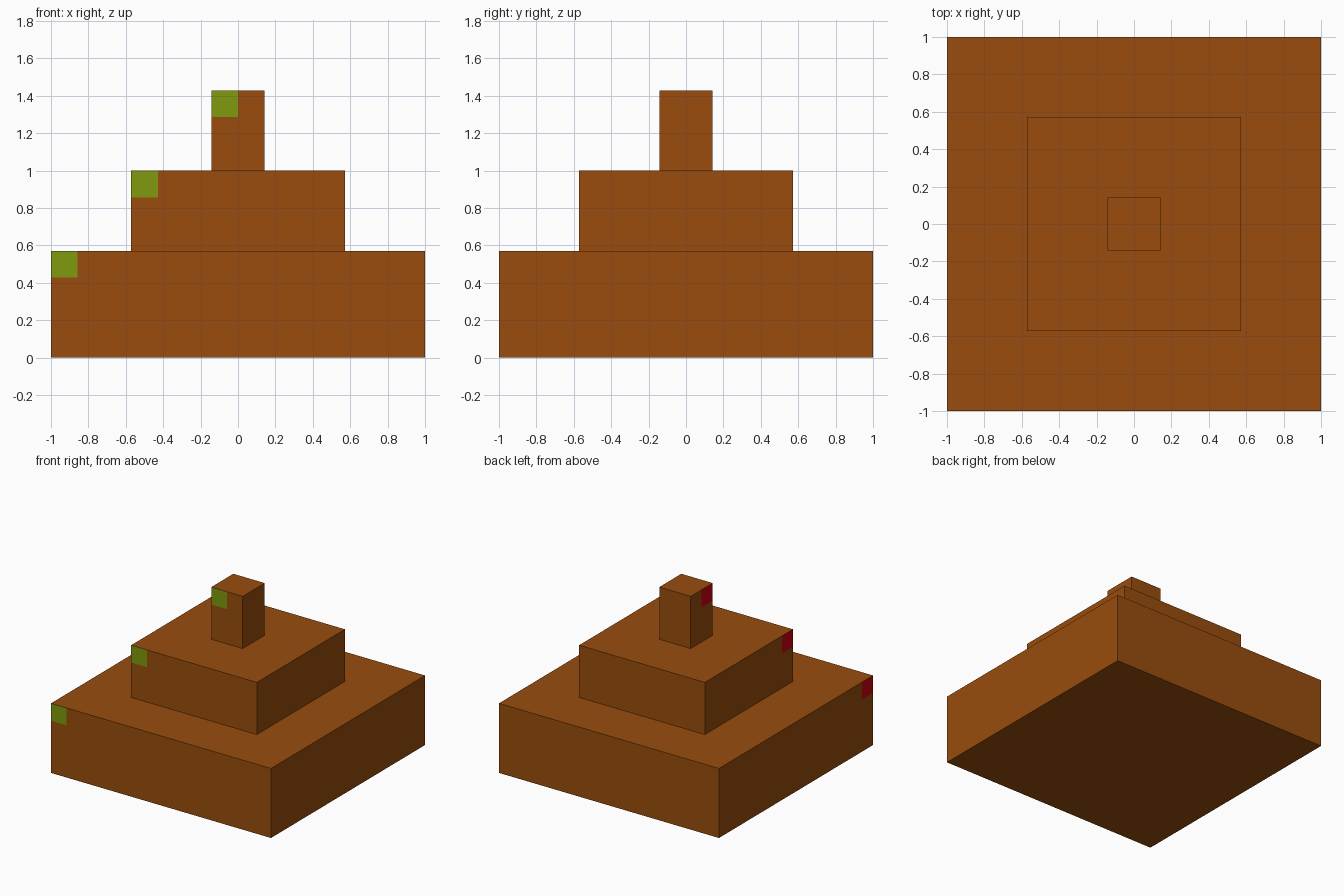
import bpy, bmesh
from mathutils import Vector

if "Cube" in bpy.data.objects:
    bpy.data.objects.remove(bpy.data.objects["Cube"])

U = 1 / 7  # module: every size is a multiple of this


def material(name, rgb):
    m = bpy.data.materials.new(name)
    m.diffuse_color = (*rgb, 1)
    m.use_nodes = True
    m.node_tree.nodes["Principled BSDF"].inputs["Base Color"].default_value = m.diffuse_color
    return m


MATS = [material("brown", (0.319, 0.073, 0.004)),
        material("olive_green", (0.216, 0.319, 0.004)),
        material("red", (0.60, 0.0, 0.004))]


def tier(name, half, z0, z1):
    """Square block with a green corner patch in front and a red one on the left."""
    bm = bmesh.new()
    bmesh.ops.create_cube(bm, size=1)
    for v in bm.verts:
        v.co = Vector((v.co.x * 2 * half, v.co.y * 2 * half, z1 if v.co.z > 0 else z0))

    # Cut the patch outlines into the front and left faces only
    corner = Vector((-half + U, -half + U, z1 - U))
    for normal, along in (((0, -1, 0), (1, 0, 0)), ((-1, 0, 0), (0, 1, 0))):
        for cut in ((0, 0, 1), along):
            bm.normal_update()
            faces = [f for f in bm.faces if f.normal.dot(Vector(normal)) > 0.9]
            edges = {e for f in faces for e in f.edges}
            verts = {v for f in faces for v in f.verts}
            bmesh.ops.bisect_plane(bm, geom=faces + list(edges) + list(verts),
                                   dist=1e-5, plane_co=corner, plane_no=cut)

    # Colour the patch faces by direction and position
    bm.normal_update()
    for f in bm.faces:
        c = f.calc_center_median()
        if c.z > corner.z and f.normal.y < -0.9 and c.x < corner.x:
            f.material_index = 1
        elif c.z > corner.z and f.normal.x < -0.9 and c.y < corner.y:
            f.material_index = 2

    mesh = bpy.data.meshes.new(name)
    bm.to_mesh(mesh)
    bm.free()
    for m in MATS:
        mesh.materials.append(m)
    bpy.context.collection.objects.link(bpy.data.objects.new(name, mesh))


# Three stacked tiers
tier("bottom_tier", 7 * U, 0, 4 * U)
tier("middle_tier", 4 * U, 4 * U, 7 * U)
tier("top_tier", U, 7 * U, 10 * U)
